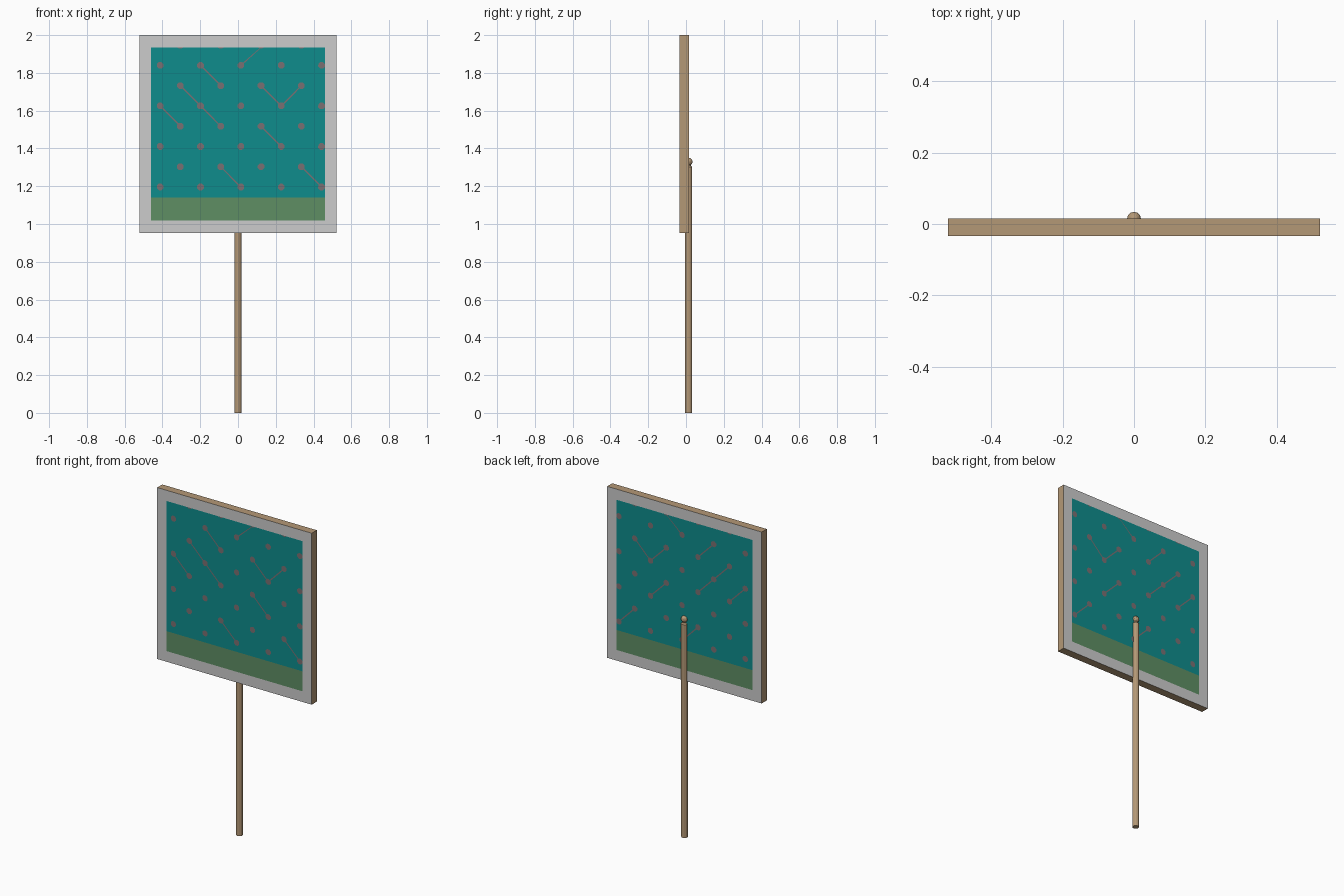
import bpy, bmesh, math
from mathutils import Vector

if "Cube" in bpy.data.objects:
    bpy.data.objects.remove(bpy.data.objects["Cube"])


def make_mat(name, rgb):
    m = bpy.data.materials.new(name)
    lin = [((c / 255 + 0.055) / 1.055) ** 2.4 for c in rgb]
    m.diffuse_color = (*lin, 1)
    m.use_nodes = True
    m.node_tree.nodes["Principled BSDF"].inputs["Base Color"].default_value = m.diffuse_color
    return m


wood = make_mat("wood", (180, 152, 118))
grey = make_mat("light grey", (204, 204, 204))
teal = make_mat("teal", (14, 140, 140))
green = make_mat("green", (94, 142, 100))
mauve = make_mat("grey mauve", (122, 112, 114))


def finish(bm, name, mats):
    me = bpy.data.meshes.new(name)
    bm.to_mesh(me)
    bm.free()
    for m in mats:
        me.materials.append(m)
    ob = bpy.data.objects.new(name, me)
    bpy.context.collection.objects.link(ob)
    return ob


# panel dimensions
W, Z0, Z1 = 0.522, 0.953, 2.0
YF, YB = -0.034, 0.015
IX, IZ0, IZ1, BAND = 0.46, 1.018, 1.935, 1.14

# sign panel: a box cut along the border and band lines, coloured by region
bm = bmesh.new()
bmesh.ops.create_cube(bm, size=1)
for v in bm.verts:
    v.co = Vector((v.co.x * 2 * W, (YF + YB) / 2 + v.co.y * (YB - YF),
                   (Z0 + Z1) / 2 + v.co.z * (Z1 - Z0)))
cuts = [((x, 0, 0), (1, 0, 0)) for x in (-IX, IX)]
cuts += [((0, 0, z), (0, 0, 1)) for z in (IZ0, BAND, IZ1)]
for co, no in cuts:
    bmesh.ops.bisect_plane(bm, geom=bm.verts[:] + bm.edges[:] + bm.faces[:],
                           plane_co=co, plane_no=no)
bm.normal_update()
for f in bm.faces:
    c = f.calc_center_median()
    if abs(f.normal.y) < 0.5:
        f.material_index = 0
    elif abs(c.x) > IX or not IZ0 < c.z < IZ1:
        f.material_index = 1
    else:
        f.material_index = 3 if c.z < BAND else 2
finish(bm, "sign_panel", [wood, grey, teal, green])

# dotted lattice on both sides, clipped to the teal field
bm = bmesh.new()


def plate(points):
    """Thin flat decal on the front and back of the panel."""
    pts = [(min(max(x, -IX), IX), min(max(z, BAND), IZ1)) for x, z in points]
    bm.faces.new([bm.verts.new((x, YF - 0.001, z)) for x, z in pts])
    bm.faces.new([bm.verts.new((x, YB + 0.001, z)) for x, z in reversed(pts)])


def node(col, row):
    """Lattice position: columns and rows share one parity."""
    return -0.412 + 0.1068 * col, 1.196 + 0.1073 * row


R = 0.019
for row in range(8):
    for col in range(row % 2, 9, 2):
        cx, cz = node(col, row)
        plate([(cx + R * math.cos(a * math.pi / 4 + 0.39),
                cz + R * math.sin(a * math.pi / 4 + 0.39)) for a in range(8)])

# thin diagonal links: column, row, direction
for col, row, d in [(0, 4, 1), (2, 4, 1), (3, 1, 1), (1, 5, 1), (5, 3, 1),
                    (7, 1, 1), (5, 5, 1), (4, 6, -1), (2, 6, 1), (6, 4, -1)]:
    x1, z1 = node(col, row)
    x2, z2 = node(col + 1, row - d)
    w = 0.0025
    plate([(x1 - w, z1 - w * d), (x2 - w, z2 - w * d),
           (x2 + w, z2 + w * d), (x1 + w, z1 + w * d)][::d])
finish(bm, "lattice_dots", [mauve])

# pole with a small neck and a ball finial, turned from one profile
bm = bmesh.new()
N, PY = 12, 0.0145
profile = [(0.0185, 0), (0.0185, 1.302), (0.012, 1.309), (0.012, 1.314)]
profile += [(0.02 * math.sin(t), 1.33 - 0.02 * math.cos(t))
            for t in (math.radians(a) for a in (50, 75, 100, 125, 150, 168))]
rings = [[bm.verts.new((r * math.cos(2 * math.pi * i / N),
                        PY + r * math.sin(2 * math.pi * i / N), z))
          for i in range(N)] for r, z in profile]
for a, b in zip(rings, rings[1:]):
    for i in range(N):
        j = (i + 1) % N
        bm.faces.new((a[i], a[j], b[j], b[i]))
bm.faces.new(rings[0][::-1])
bm.faces.new(rings[-1])
finish(bm, "pole", [wood])
